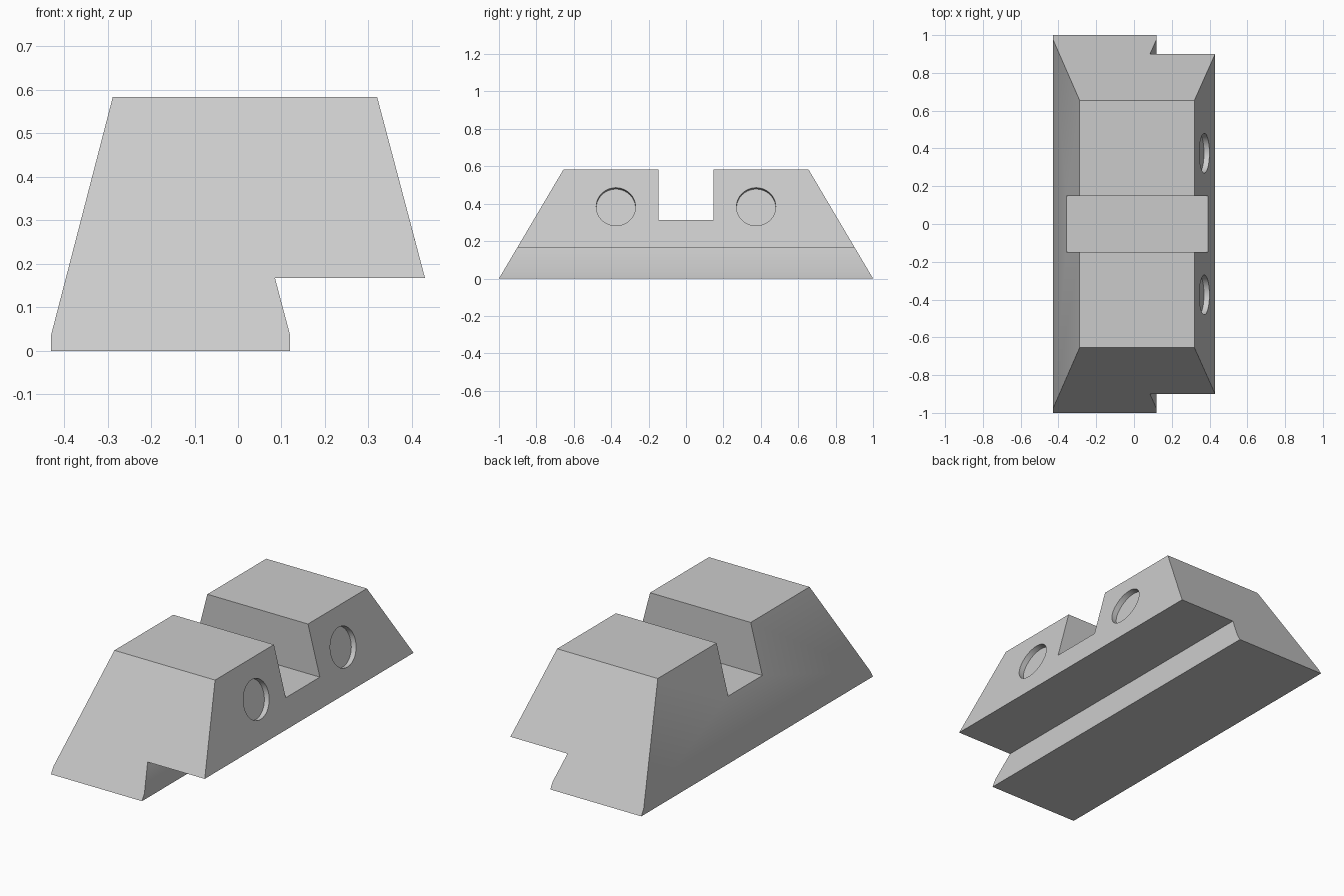
import bpy, bmesh, math
from mathutils import Vector

if "Cube" in bpy.data.objects:
    bpy.data.objects.remove(bpy.data.objects["Cube"], do_unlink=True)

grey = bpy.data.materials.new("plain_grey")
grey.use_nodes = True
COLOUR = (0.6, 0.6, 0.6, 1)
grey.diffuse_color = COLOUR
grey.node_tree.nodes["Principled BSDF"].inputs["Base Color"].default_value = COLOUR

TOP = 0.583
END_SLOPE = 0.345 / TOP

# Stepped cross-section, stretched along y between two raked ends
profile = [(-0.43, 0), (0.12, 0), (0.12, 0.035), (0.085, 0.167),
           (0.43, 0.167), (0.32, TOP), (-0.288, TOP), (-0.43, 0.035)]
bm = bmesh.new()
rings = [[bm.verts.new((x, s * (1 - z * END_SLOPE), z)) for x, z in profile]
         for s in (-1, 1)]
bm.faces.new(rings[0])
bm.faces.new(rings[1][::-1])
for i in range(len(profile)):
    j = (i + 1) % len(profile)
    bm.faces.new((rings[0][i], rings[1][i], rings[1][j], rings[0][j]))
bmesh.ops.recalc_face_normals(bm, faces=bm.faces[:])
mesh = bpy.data.meshes.new("clamp_block")
bm.to_mesh(mesh)
bm.free()
block = bpy.data.objects.new("clamp_block", mesh)
bpy.context.collection.objects.link(block)
mesh.materials.append(grey)


def cut(cutter):
    """Subtract a cutter from the block, then remove it."""
    cutter.data.materials.append(grey)
    cutter.hide_render = True
    bpy.ops.object.select_all(action='DESELECT')
    block.select_set(True)
    bpy.context.view_layer.objects.active = block
    mod = block.modifiers.new("cut", 'BOOLEAN')
    mod.operation = 'DIFFERENCE'
    mod.solver = 'EXACT'
    mod.object = cutter
    bpy.ops.object.modifier_apply(modifier=mod.name)
    bpy.data.objects.remove(cutter, do_unlink=True)


# Cross slot through the top
bpy.ops.mesh.primitive_cube_add(size=1, location=(0, 0, 0.312 + 0.25))
slot = bpy.context.object
slot.name = "slot_cutter"
slot.scale = (2, 0.294, 0.5)
bpy.context.view_layer.update()
cut(slot)

# Shallow round recesses, square to the sloping side
normal = Vector((TOP - 0.167, 0, 0.11)).normalized()
HOLE_Z, DEPTH, REACH = 0.384, 0.03, 0.2
face_x = 0.43 - (HOLE_Z - 0.167) * 0.11 / (TOP - 0.167)
for y in (-0.375, 0.375):
    centre = Vector((face_x, y, HOLE_Z)) + normal * (REACH / 2 - DEPTH)
    bpy.ops.mesh.primitive_cylinder_add(
        vertices=64, radius=0.105, depth=REACH, location=centre,
        rotation=normal.to_track_quat('Z', 'Y').to_euler())
    hole = bpy.context.object
    hole.name = "recess_cutter"
    cut(hole)

# Smooth the small rounded lower edge and recess walls only
bpy.ops.object.select_all(action='DESELECT')
block.select_set(True)
bpy.context.view_layer.objects.active = block
bpy.ops.object.shade_smooth_by_angle(angle=math.radians(30))
